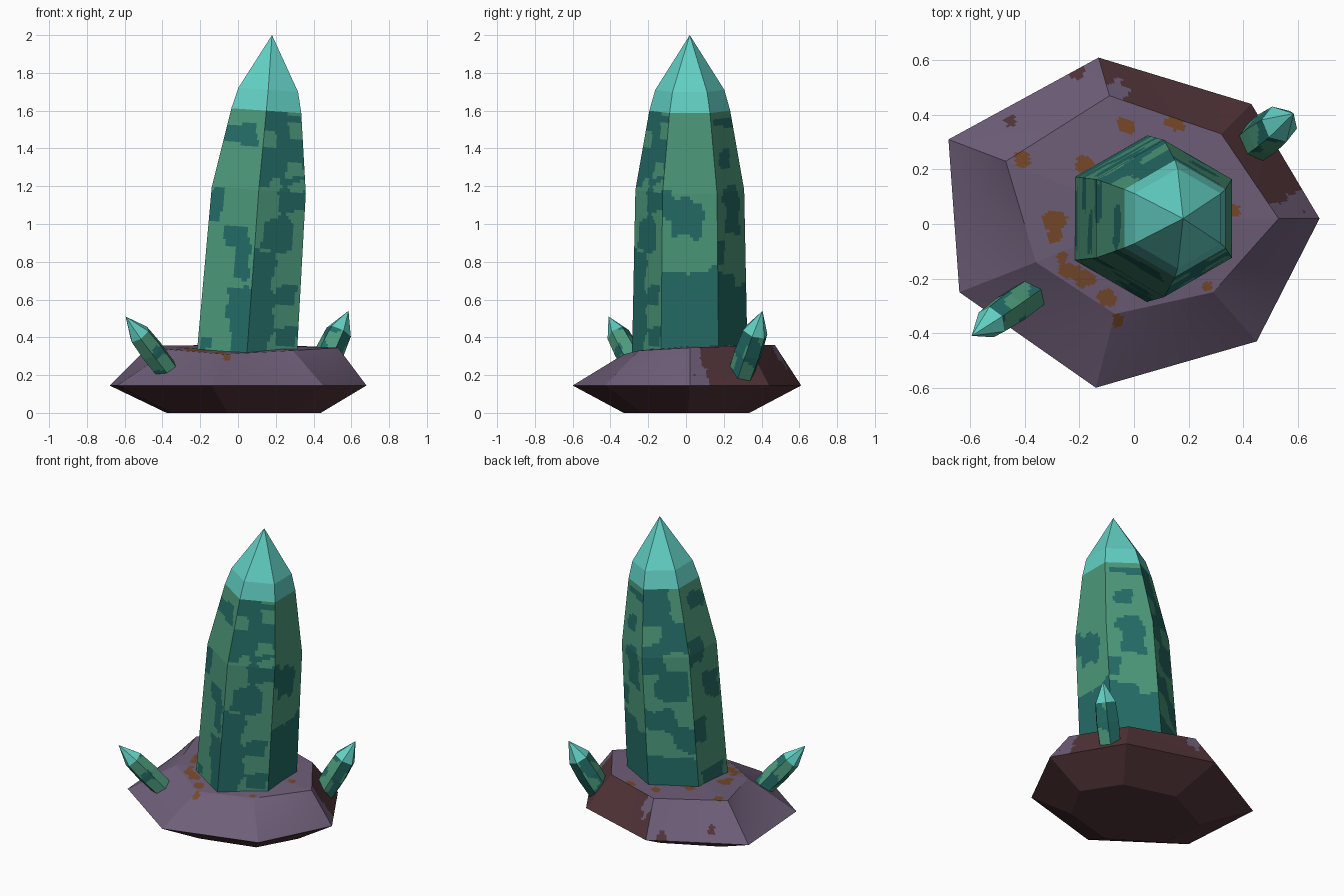
import bpy, bmesh, math
from mathutils import Vector, noise

old = bpy.data.objects.get("Cube")
if old:
    bpy.data.objects.remove(old)


def material(name, *rgb):
    lin = [((c / 255 + 0.055) / 1.055) ** 2.4 for c in rgb] + [1]
    m = bpy.data.materials.new(name)
    m.use_nodes = True
    m.diffuse_color = lin
    m.node_tree.nodes["Principled BSDF"].inputs["Base Color"].default_value = lin
    return m


CRYSTAL = [material("light green", 76, 152, 122),
           material("dark teal", 36, 108, 102),
           material("pale cyan", 98, 208, 196)]
ROCK = [material("purple stone", 110, 94, 120),
        material("dark brown stone", 82, 52, 56),
        material("rust orange", 118, 72, 42)]
LIGHT, TEAL, CYAN = range(3)
PURPLE, BROWN, RUST = range(3)


def patch(bm, a, b, c, d, nu, nv, rule):
    """Grid of cells between four corners, coloured by rule(u, point)."""
    def at(i, j):
        return a.lerp(b, i / nu).lerp(d.lerp(c, i / nu), j / nv)
    grid = [[bm.verts.new(at(i, j)) for i in range(nu + 1)] for j in range(nv + 1)]
    for j in range(nv):
        for i in range(nu):
            f = bm.faces.new((grid[j][i], grid[j][i + 1],
                              grid[j + 1][i + 1], grid[j + 1][i]))
            f.material_index = rule((i + 0.5) / nu, at(i + 0.5, j + 0.5))


def finish(bm, name, mats):
    bmesh.ops.remove_doubles(bm, verts=bm.verts[:], dist=0.0002)
    mesh = bpy.data.meshes.new(name)
    bm.to_mesh(mesh)
    bm.free()
    for m in mats:
        mesh.materials.append(m)
    obj = bpy.data.objects.new(name, mesh)
    bpy.context.collection.objects.link(obj)


def crystal(name, rings, tip, axis, body, rule, nu, cell, turn=0):
    """Leaning hexagonal prism: painted body segments, then a cyan tip."""
    bm = bmesh.new()
    q = Vector((0, 0, 1)).rotation_difference(Vector(axis))

    def corner(n, k):
        centre, r = rings[n]
        ang = math.radians(60 * k - 30 + turn)
        return Vector(centre) + q @ Vector((r * math.cos(ang), r * math.sin(ang), 0))

    for k in range(6):
        for n in range(len(rings) - 1):
            a, b = corner(n, k), corner(n, k + 1)
            c, d = corner(n + 1, k + 1), corner(n + 1, k)
            if n < body:
                patch(bm, a, b, c, d, nu, max(1, round((d - a).length / cell)),
                      lambda u, p: rule(k, u, p))
            else:
                patch(bm, a, b, c, d, 1, 1, lambda u, p: CYAN)
        top = [corner(len(rings) - 1, k + s) for s in (0, 1)] + [Vector(tip)]
        bm.faces.new([bm.verts.new(p) for p in top]).material_index = CYAN
    bm.faces.new([bm.verts.new(corner(0, -k)) for k in range(6)])
    finish(bm, name, CRYSTAL)


# Blotches on the main crystal, per side: (across, height, half width, half height)
SPOTS = {
    0: [(.45, 1.02, .27, .09), (.05, 1.1, .14, .08), (.5, .5, 1, .26)],
    1: [(.55, 1.07, .3, .12), (.4, 1.34, .2, .05), (.5, .45, 1, .25),
        (.5, 1.54, .5, .02), (.1, .85, .15, .06)],
    2: [(.3, 1.5, .4, .13), (.75, 1.3, .3, .1), (.2, 1.15, .25, .09),
        (.6, 1.0, .3, .09), (.3, .78, .35, .07), (.8, .65, .25, .08),
        (.5, .38, 1, .16)],
    3: [(.6, 1.5, .3, .05), (.25, 1.2, .25, .08), (.7, .95, .25, .08),
        (.2, .7, .2, .08), (.5, .38, .4, .06)],
    4: [(.4, 1.48, .42, .05), (.1, 1.09, .17, .1), (.62, .94, .28, .06),
        (.75, .8, .16, .08), (.78, .58, .25, .08), (.85, .41, .2, .1),
        (.2, .37, .12, .03)],
    5: [(.5, 1.4, 1, .18), (.75, 1.12, .3, .06), (.45, .95, .32, .08),
        (.2, .76, .22, .1), (.15, .5, .3, .2), (.7, .62, .2, .05),
        (.75, .4, .2, .05)],
}
NOTCHES = [(.15, 1.45, .2, .04), (.85, 1.5, .2, .04), (.8, 1.29, .2, .04)]


def inside(spots, u, p):
    wobble = 0.45 * noise.noise(p * 11)
    return any(max(abs(u - su) / ru, abs(p.z - z) / rz) + wobble < 1
               for su, z, ru, rz in spots)


def main_rule(k, u, p):
    dark = inside(SPOTS[k], u, p) and not (k == 5 and inside(NOTCHES, u, p))
    return TEAL if dark else LIGHT


def small_rule(k, u, p):
    return TEAL if noise.noise(p * 9 + Vector((k, 0, 0))) > 0.04 else LIGHT


# Main crystal
crystal("main_crystal",
        [((.042, .02, .24), .307), ((.11, .02, 1.18), .288),
         ((.15, .02, 1.6), .214), ((.16, .02, 1.71), .183)],
        (.18, .02, 2), (.07, 0, 1), 2, main_rule, 18, .018)

# Side crystals
for name, tip, axis, r, turn in (
        ("front_right_crystal", (-.595, -.41, .51), (-.56, -.39, .73), .068, 0),
        ("back_left_crystal", (.585, .405, .54), (.40, .30, .87), .078, 20)):
    t, d = Vector(tip), Vector(axis).normalized()
    crystal(name, [(t - d * .44, r * .9), (t - d * .25, r), (t - d * .13, r * .9)],
            tip, axis, 2, small_rule, 5, .015, turn)

# Rock base: rim, upper ring and lower ring
RIM = [Vector((x, y, .145)) for x, y in (
    (.68, .02), (.43, .44), (-.13, .61), (-.68, .31),
    (-.64, -.25), (-.14, -.6), (.45, -.43))]
TOP = [Vector(p) for p in (
    (.53, .02, .345), (.32, .33, .355), (-.09, .47, .36), (-.47, .23, .355),
    (-.36, -.14, .335), (-.07, -.33, .31), (.29, -.25, .33))]
LOW = [Vector((v.x * .6 + .03, v.y * .55, 0)) for v in RIM]
CENTRE = Vector((.04, .02, .36))

RUST_SPOTS = [(-.41, .24, .03), (-.30, .01, .04), (-.29, -.04, .03), (-.19, .22, .035),
              (-.03, .36, .03), (.15, .37, .03), (.37, .05, .025), (.27, -.23, .016),
              (-.23, -.17, .035), (-.26, -.12, .025), (-.18, -.2, .03),
              (-.1, -.27, .03), (-.06, -.35, .025)]
BROWN_SPOTS = [(-.45, .38, .02), (-.21, .56, .03)]
PURPLE_SPOTS = [(.6, .07, .05), (.66, .02, .06), (.54, .03, .05), (-.06, .49, .035)]


def near(spots, p):
    wobble = 1 + 0.6 * noise.noise(p * 25)
    return any(math.hypot(p.x - x, p.y - y) < r * wobble for x, y, r in spots)


def rock_rule(side, slope, p):
    if slope and side < 2:
        return PURPLE if near(PURPLE_SPOTS, p) else BROWN
    if near(RUST_SPOTS, p):
        return RUST
    return BROWN if near(BROWN_SPOTS, p) else PURPLE


bm = bmesh.new()
for i in range(7):
    j = (i + 1) % 7
    patch(bm, RIM[i], RIM[j], TOP[j], TOP[i], 40, 20,
          lambda u, p: rock_rule(i, True, p))
    # Top fan, kept as a narrow-ended strip around the centre
    patch(bm, TOP[i], TOP[j], CENTRE.lerp(TOP[j], .05), CENTRE.lerp(TOP[i], .05),
          30, 30, lambda u, p: rock_rule(i, False, p))
    patch(bm, LOW[i], LOW[j], RIM[j], RIM[i], 1, 1, lambda u, p: BROWN)
bm.faces.new([bm.verts.new(v) for v in reversed(LOW)]).material_index = BROWN
finish(bm, "rock_base", ROCK)
